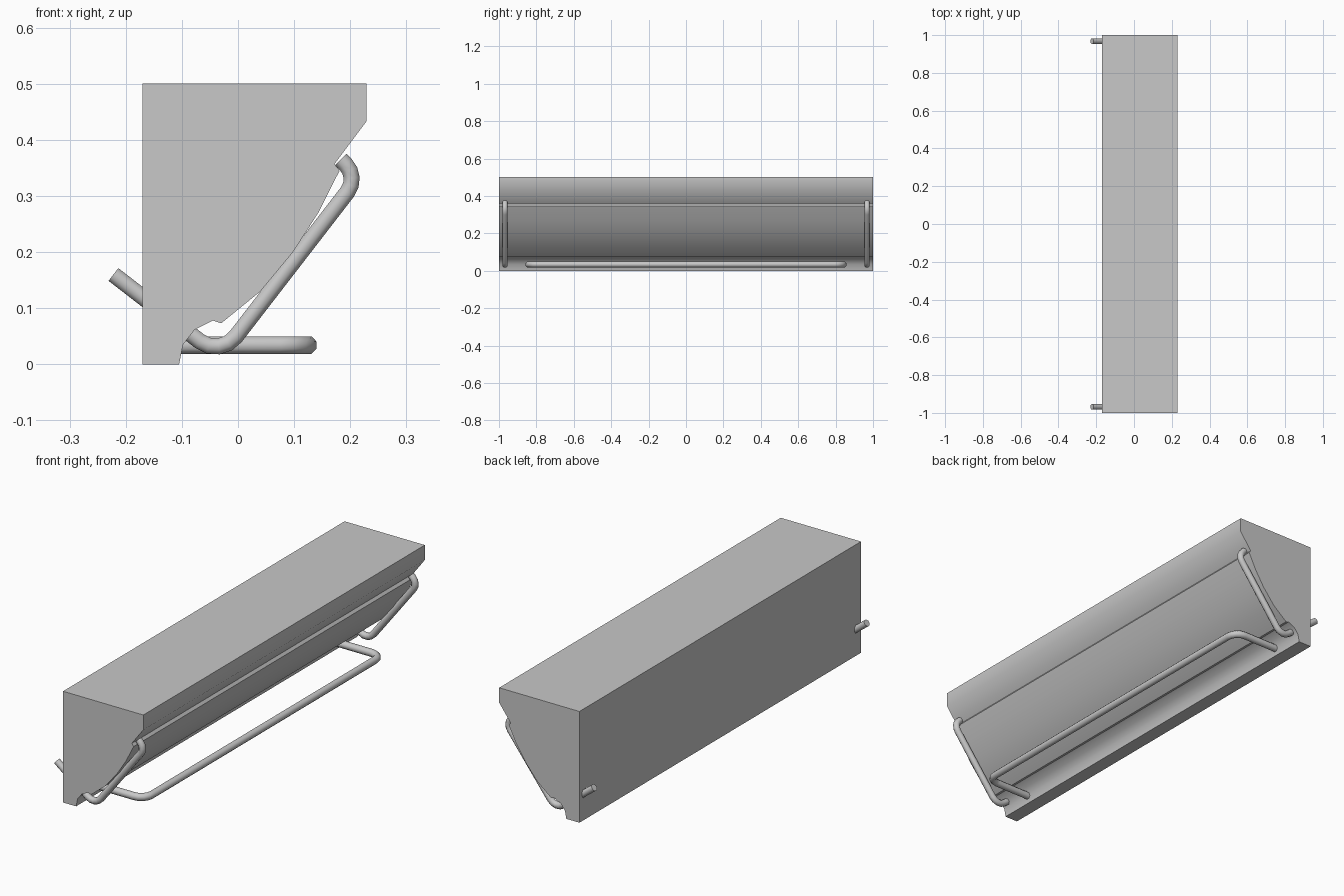
import bpy
import bmesh
import math
from mathutils import Vector

if "Cube" in bpy.data.objects:
    bpy.data.objects.remove(bpy.data.objects["Cube"], do_unlink=True)

GREY = (0.58, 0.58, 0.58, 1)
mat = bpy.data.materials.new("plain grey")
mat.use_nodes = True
mat.diffuse_color = GREY
mat.node_tree.nodes["Principled BSDF"].inputs["Base Color"].default_value = GREY


def finish(bm, name, angle):
    bmesh.ops.recalc_face_normals(bm, faces=bm.faces)
    mesh = bpy.data.meshes.new(name)
    bm.to_mesh(mesh)
    bm.free()
    mesh.materials.append(mat)
    ob = bpy.data.objects.new(name, mesh)
    bpy.context.collection.objects.link(ob)
    bpy.ops.object.select_all(action='DESELECT')
    ob.select_set(True)
    bpy.context.view_layer.objects.active = ob
    bpy.ops.object.shade_smooth_by_angle(angle=math.radians(angle))


def fillet(points, size, steps=4):
    """Round each inner corner of a path with a circular arc."""
    pts = [Vector(p) for p in points]
    path = [pts[0]]
    for a, c, b, t in zip(pts, pts[1:], pts[2:], size):
        u, v = (a - c).normalized(), (b - c).normalized()
        half = u.angle(v) / 2
        radius = t * math.tan(half)
        centre = c + (u + v).normalized() * t / math.cos(half)
        start = (c + u * t - centre).normalized()
        end = (c + v * t - centre).normalized()
        path += [centre + radius * start.slerp(end, i / steps) for i in range(steps + 1)]
    return path + [pts[-1]]


def rod(name, path, normal, radius=0.0165, sides=8):
    """Sweep a round section along a path lying in a plane."""
    normal = Vector(normal)
    bm = bmesh.new()
    rings = []
    for i, p in enumerate(path):
        before = (p - path[max(i - 1, 0)]).normalized()
        after = (path[min(i + 1, len(path) - 1)] - p).normalized()
        side = (before + after).normalized().cross(normal)
        ring = []
        for k in range(sides):
            a = math.tau * (k + 0.5) / sides
            ring.append(bm.verts.new(p + radius * (side * math.cos(a) + normal * math.sin(a))))
        rings.append(ring)
    for r, s in zip(rings, rings[1:]):
        for k in range(sides):
            n = (k + 1) % sides
            bm.faces.new((r[k], r[n], s[n], s[k]))
    bm.faces.new(rings[0])
    bm.faces.new(rings[-1])
    finish(bm, name, 50)


# Long body: curved profile extruded along y
profile = [(-0.17, 0), (-0.105, 0), (-0.098, 0.035), (-0.077, 0.062),
           (-0.045, 0.078), (-0.03, 0.073), (0.04, 0.13), (0.098, 0.2),
           (0.143, 0.27), (0.181, 0.345), (0.172, 0.357), (0.229, 0.433),
           (0.229, 0.5), (-0.17, 0.5)]
bm = bmesh.new()
face = bm.faces.new([bm.verts.new((x, -1, z)) for x, z in profile])
ext = bmesh.ops.extrude_face_region(bm, geom=[face])
bmesh.ops.translate(bm, vec=(0, 2, 0),
                    verts=[v for v in ext["geom"] if isinstance(v, bmesh.types.BMVert)])
finish(bm, "body", 40)

# Bent rod at each end, passing through the body to the back
for label, y in (("front", -0.968), ("back", 0.968)):
    corners = [(0.183, y, 0.365), (0.215, y, 0.333), (-0.032, y, 0.013), (-0.222, y, 0.16)]
    rod(label + "_end_rod", fillet(corners, (0.033, 0.046)), (0, 1, 0), 0.0155)

# Long U-shaped guard rail
corners = [(-0.12, -0.843, 0.034), (0.125, -0.843, 0.034),
           (0.125, 0.843, 0.034), (-0.12, 0.843, 0.034)]
rod("guard_rail", fillet(corners, (0.05, 0.05)), (0, 0, 1))
